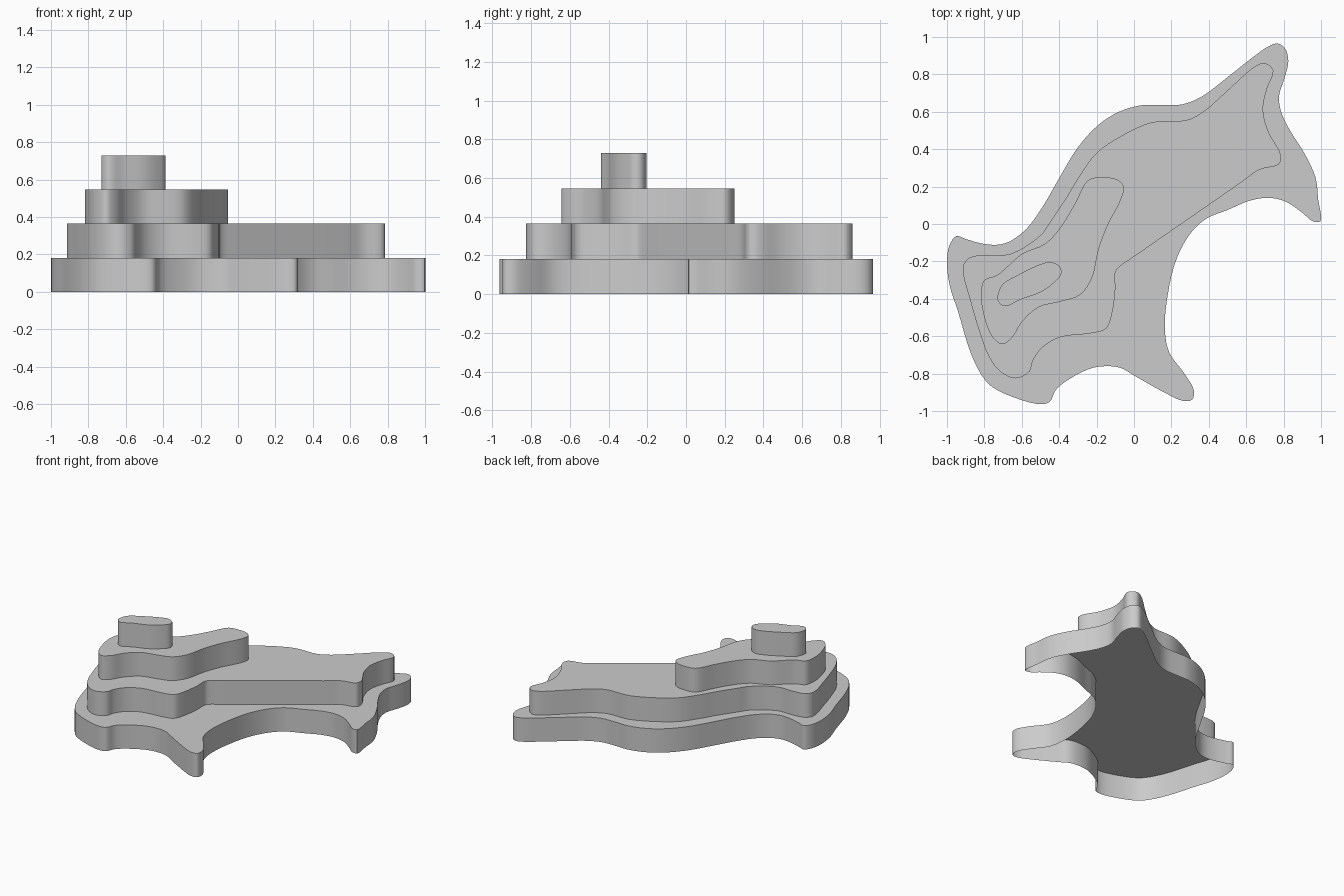
import bpy, bmesh, math
from mathutils import Vector

STEP = 0.182

# Outlines of the terraces, widest first
GROUND = [
    (-.95, -.065), (-.90, -.08), (-.81, -.105), (-.72, -.11), (-.65, -.085), (-.57, -.02),
    (-.49, .09), (-.40, .245), (-.30, .41), (-.19, .53), (-.08, .60), (.04, .635),
    (.15, .635), (.26, .64), (.36, .68), (.50, .785), (.64, .895), (.72, .95),
    (.77, .965), (.81, .935), (.825, .87), (.805, .78), (.775, .68), (.79, .59),
    (.84, .49), (.91, .38), (.97, .25), (.985, .13), (.997, .015), (.955, .015),
    (.90, .06), (.81, .12), (.72, .14), (.62, .125), (.50, .075), (.39, .03),
    (.31, -.04), (.23, -.18), (.18, -.38), (.165, -.57), (.19, -.69), (.27, -.80),
    (.32, -.89), (.31, -.94), (.26, -.945), (.18, -.91), (0, -.81), (-.07, -.77),
    (-.15, -.76), (-.24, -.775), (-.37, -.845), (-.42, -.89), (-.45, -.95), (-.50, -.963),
    (-.62, -.935), (-.76, -.87), (-.82, -.80), (-.88, -.67), (-.94, -.47), (-.985, -.33),
    (-1.0, -.20), (-.985, -.11)]
SECOND = [
    (-.915, -.23), (-.88, -.18), (-.78, -.165), (-.66, -.16), (-.50, -.06), (-.45, .01),
    (-.35, .16), (-.29, .26), (-.20, .38), (-.07, .47), (.10, .545), (.28, .555),
    (.37, .60), (.49, .705), (.65, .845), (.70, .86), (.745, .82), (.71, .72),
    (.69, .61), (.72, .49), (.785, .37), (.775, .32), (.67, .29), (.57, .22),
    (.0, -.175), (-.085, -.235), (-.10, -.26), (-.10, -.35), (-.12, -.49), (-.15, -.56),
    (-.235, -.585), (-.395, -.605), (-.49, -.66), (-.54, -.73), (-.56, -.79), (-.635, -.825),
    (-.72, -.785), (-.78, -.70), (-.825, -.58), (-.875, -.41)]
THIRD = [
    (-.245, .235), (-.16, .25), (-.085, .235), (-.055, .20), (-.07, .13), (-.14, -.005),
    (-.19, -.14), (-.225, -.29), (-.29, -.38), (-.395, -.415), (-.51, -.445), (-.60, -.525),
    (-.65, -.605), (-.705, -.643), (-.76, -.60), (-.80, -.50), (-.818, -.38), (-.80, -.30),
    (-.735, -.275), (-.685, -.235), (-.60, -.16), (-.475, -.105), (-.395, -.02), (-.315, .11)]
SUMMIT = [
    (-.50, -.215), (-.445, -.203), (-.395, -.23), (-.39, -.27), (-.435, -.32), (-.50, -.365),
    (-.61, -.405), (-.69, -.44), (-.728, -.41), (-.725, -.365), (-.70, -.32), (-.635, -.28)]


def smooth_loop(points, steps=4):
    """Closed centripetal Catmull-Rom curve through the points."""
    pts = [Vector(p) for p in points]
    n, out = len(pts), []
    for i in range(n):
        a, b, c, d = (pts[(i + k) % n] for k in (-1, 0, 1, 2))
        t1 = (b - a).length ** .5
        t2 = t1 + (c - b).length ** .5
        t3 = t2 + (d - c).length ** .5
        for s in range(steps):
            t = t1 + (t2 - t1) * s / steps
            p = a.lerp(b, t / t1)
            q = b.lerp(c, (t - t1) / (t2 - t1))
            r = c.lerp(d, (t - t2) / (t3 - t2))
            pq = p.lerp(q, t / t2)
            qr = q.lerp(r, (t - t1) / (t3 - t1))
            out.append(pq.lerp(qr, (t - t1) / (t2 - t1)))
    return out


def terrace(name, outline, z0):
    """Wall plus flat cap, open underneath."""
    loop = smooth_loop(outline)[::-1]
    bm = bmesh.new()
    low = [bm.verts.new((p.x, p.y, z0)) for p in loop]
    top = [bm.verts.new((p.x, p.y, z0 + STEP)) for p in loop]
    n = len(loop)
    for i in range(n):
        j = (i + 1) % n
        bm.faces.new((low[i], low[j], top[j], top[i]))
    bm.faces.new(top)
    mesh = bpy.data.meshes.new(name)
    bm.to_mesh(mesh)
    bm.free()
    obj = bpy.data.objects.new(name, mesh)
    bpy.context.collection.objects.link(obj)
    bpy.ops.object.select_all(action='DESELECT')
    obj.select_set(True)
    bpy.context.view_layer.objects.active = obj
    bpy.ops.object.shade_smooth_by_angle(angle=math.radians(35))


# Stack the terraces
for level, (name, outline) in enumerate([
        ("ground_terrace", GROUND), ("second_terrace", SECOND),
        ("third_terrace", THIRD), ("summit_terrace", SUMMIT)]):
    terrace(name, outline, level * STEP)
